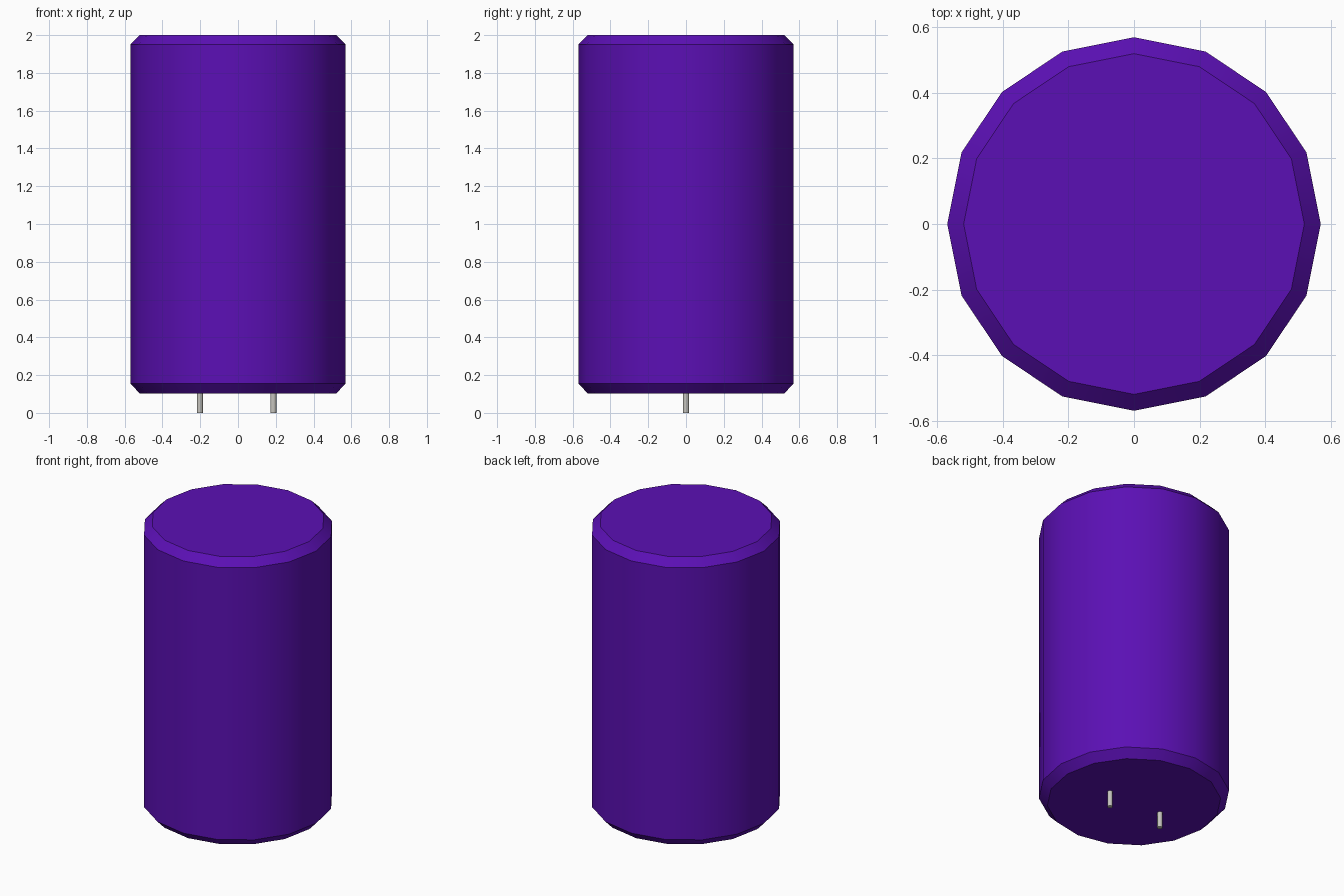
import bpy, bmesh, math

cube = bpy.data.objects.get("Cube")
if cube:
    bpy.data.objects.remove(cube, do_unlink=True)


def material(name, rgb, rough=0.5):
    m = bpy.data.materials.new(name)
    m.use_nodes = True
    m.diffuse_color = (*rgb, 1)
    bsdf = m.node_tree.nodes["Principled BSDF"]
    bsdf.inputs["Base Color"].default_value = (*rgb, 1)
    bsdf.inputs["Roughness"].default_value = rough
    return m


def lathe(name, profile, sides, mat, x=0.0):
    """Closed solid of revolution from (radius, z) points, capped at both ends."""
    bm = bmesh.new()
    rings = []
    for r, z in profile:
        angles = [2 * math.pi * i / sides for i in range(sides)]
        rings.append([bm.verts.new((r * math.cos(a), r * math.sin(a), z)) for a in angles])
    for low, high in zip(rings, rings[1:]):
        for i in range(sides):
            j = (i + 1) % sides
            bm.faces.new((low[i], low[j], high[j], high[i]))
    bm.faces.new(rings[0][::-1])
    bm.faces.new(rings[-1])
    mesh = bpy.data.meshes.new(name)
    bm.to_mesh(mesh)
    bm.free()
    mesh.materials.append(mat)
    obj = bpy.data.objects.new(name, mesh)
    obj.location.x = x
    bpy.context.collection.objects.link(obj)
    # Smooth round the sides, sharp at the chamfers and caps
    bpy.ops.object.select_all(action="DESELECT")
    obj.select_set(True)
    bpy.context.view_layer.objects.active = obj
    bpy.ops.object.shade_smooth_by_angle(angle=math.radians(30))
    return obj


purple = material("purple sleeve", (0.105, 0.005, 0.46))
metal = material("pale metal", (0.56, 0.55, 0.51))

# Can with chamfered top and bottom rims
lathe("can_body", [(0.52, 0.103), (0.57, 0.155), (0.57, 1.95), (0.52, 2.0)], 16, purple)

# Two wire leads under the can
for name, x in (("right_lead", -0.202), ("left_lead", 0.187)):
    lathe(name, [(0.016, 0.0), (0.016, 0.11)], 16, metal, x)
